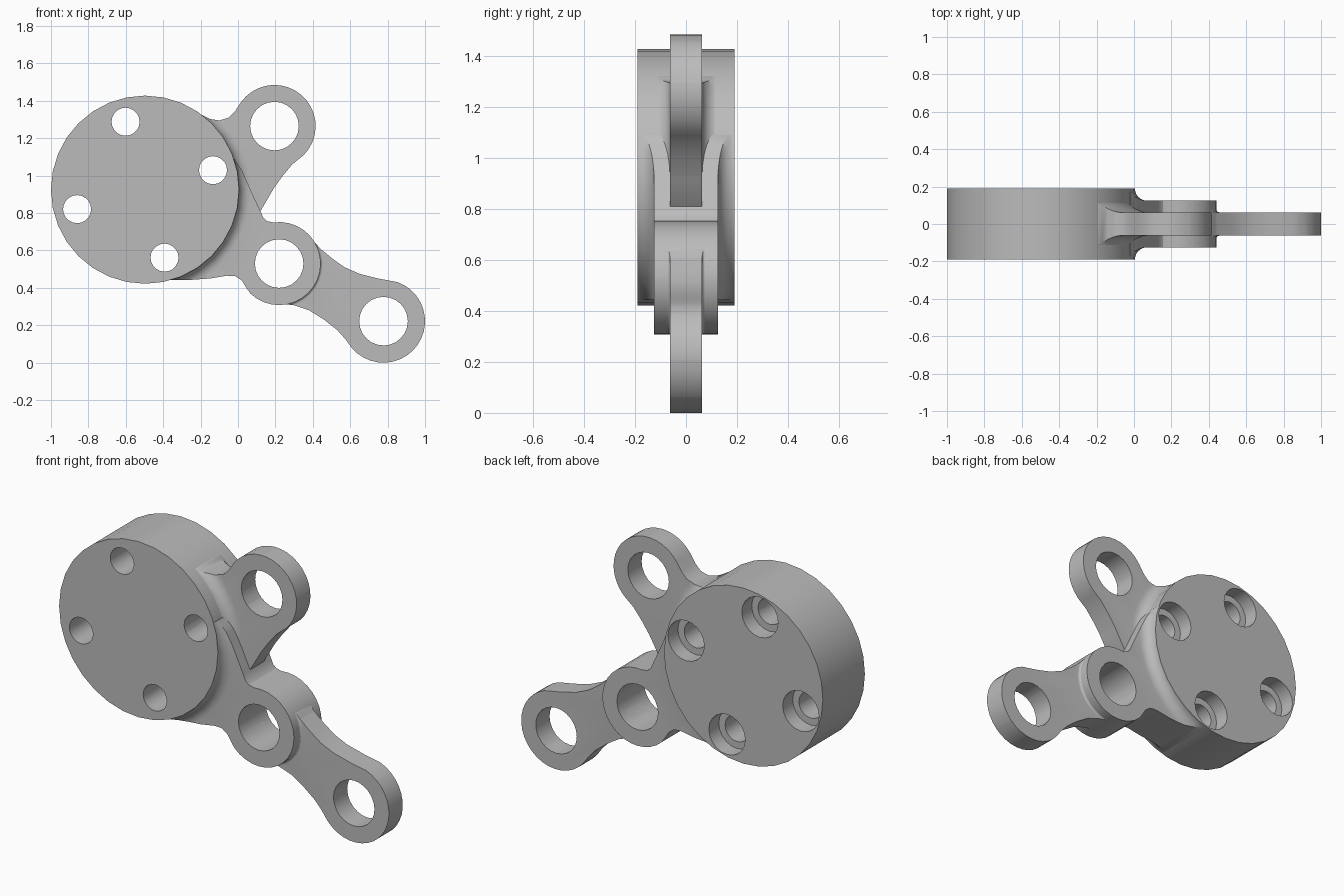
import bpy, bmesh
from math import sin, cos, radians, pi

cube = bpy.data.objects.get("Cube")
if cube:
    bpy.data.objects.remove(cube)

metal = bpy.data.materials.new("grey_metal")
metal.use_nodes = True
GREY = (0.5, 0.5, 0.5, 1)
metal.diffuse_color = GREY
metal.node_tree.nodes["Principled BSDF"].inputs["Base Color"].default_value = GREY

HUB, HUB_R, HUB_HALF = (-0.497, 0.925), 0.503, 0.19
UPPER, MIDDLE, LOWER = (0.195, 1.265), (0.22, 0.53), (0.778, 0.222)
EYE_R, BORE_R = 0.222, 0.13
THIN, THICK = 0.0625, 0.125


def store(bm, mesh):
    """Write a closed mesh with its normals pointing outward."""
    bmesh.ops.recalc_face_normals(bm, faces=bm.faces)
    if bm.calc_volume(signed=True) < 0:
        bmesh.ops.reverse_faces(bm, faces=bm.faces)
    bm.to_mesh(mesh)
    bm.free()


def make(name, bm):
    mesh = bpy.data.meshes.new(name)
    store(bm, mesh)
    mesh.materials.append(metal)
    obj = bpy.data.objects.new(name, mesh)
    bpy.context.collection.objects.link(obj)
    return obj


def plate(name, outline, y0, y1):
    """Flat outline in x and z, extruded from y0 to y1."""
    bm = bmesh.new()
    rings = [[bm.verts.new((x, y, z)) for x, z in outline] for y in (y0, y1)]
    for ring in rings:
        bm.faces.new(ring)
    count = len(outline)
    for i in range(count):
        j = (i + 1) % count
        bm.faces.new((rings[0][i], rings[0][j], rings[1][j], rings[1][i]))
    return make(name, bm)


def arc(centre, r, a0, a1, n):
    steps = [radians(a0 + (a1 - a0) * i / n) for i in range(n + 1)]
    return [(centre[0] + r * cos(a), centre[1] + r * sin(a)) for a in steps]


def cylinder(name, centre, r, y0, y1, sides):
    return plate(name, arc(centre, r, 0, 360, sides)[:-1], y0, y1)


def flange(centre, r, half, fillet, reach):
    """Turned slab: thick core, concave fillet at radius r, thin web beyond."""
    curve = []
    for i in range(7):
        a = pi / 2 * i / 6
        curve.append((r + fillet * (1 - cos(a)), half + fillet * (1 - sin(a))))
    side = [(0, half + fillet)] + curve + [(reach, half)]
    profile = side + [(x, -y) for x, y in reversed(side)]
    bm = bmesh.new()
    verts = [bm.verts.new((x, y, 0)) for x, y in profile]
    edges = [bm.edges.new(pair) for pair in zip(verts, verts[1:])]
    bmesh.ops.spin(bm, geom=verts + edges, cent=(0, 0, 0), axis=(0, 1, 0),
                   angle=2 * pi, steps=32)
    bmesh.ops.remove_doubles(bm, verts=bm.verts, dist=0.0002)
    bmesh.ops.translate(bm, verts=bm.verts, vec=(centre[0], 0, centre[1]))
    return make("flange", bm)


def combine(obj, tool, operation):
    mod = obj.modifiers.new("combine", "BOOLEAN")
    mod.operation, mod.object, mod.solver = operation, tool, "EXACT"
    bpy.context.view_layer.objects.active = obj
    bpy.ops.object.modifier_apply(modifier=mod.name)
    bpy.data.objects.remove(tool)


def arm(name, outline, slab):
    obj = plate(name, outline, -0.4, 0.4)
    combine(obj, slab, "INTERSECT")
    bm = bmesh.new()
    bm.from_mesh(obj.data)
    store(bm, obj.data)
    return obj


def drill(obj, centre, r, y0, sides):
    combine(obj, cylinder("drill", centre, r, y0, 0.5, sides), "DIFFERENCE")


# Upper arm: thin lug blending into the hub rim
upper = arc(UPPER, 0.22, 145, -45, 18) + [
    (0.29, 1.06), (0.24, 1.0), (0.19, 0.93), (0.12, 0.81), (0.05, 0.74),
    (-0.2, 0.8), (-0.4, 1.1), (-0.25, 1.33), (-0.19, 1.323), (-0.15, 1.303),
    (-0.1, 1.295), (-0.05, 1.31), (-0.015, 1.345)]
upper_arm = arm("upper_arm", upper, flange(HUB, HUB_R - 0.002, THIN, 0.065, 1.8))

# Middle arm: thick lug with a wide fillet
middle = arc(MIDDLE, EYE_R, 98, -134, 21) + [
    (0.045, 0.4), (0.02, 0.44), (-0.015, 0.463), (-0.06, 0.465),
    (-0.15, 0.45), (-0.25, 0.443), (-0.36, 0.443), (-0.4, 0.5), (-0.4, 0.95),
    (-0.1, 1.1), (-0.02, 1.09), (0.02, 1.03), (0.06, 0.94), (0.12, 0.81),
    (0.135, 0.775), (0.155, 0.757)]
middle_arm = arm("middle_arm", middle, flange(HUB, HUB_R - 0.001, THICK, 0.064, 1.7))

# Lower link: thin waisted bar from the middle eye to the end eye
lower = arc(LOWER, EYE_R, 70, -140, 20) + [
    (0.575, 0.125), (0.53, 0.175), (0.46, 0.23), (0.38, 0.28), (0.3, 0.307),
    (0.24, 0.315), (0.1, 0.45), (0.2, 0.7), (0.37, 0.68), (0.4, 0.655),
    (0.44, 0.61), (0.5, 0.56), (0.57, 0.51), (0.65, 0.475), (0.75, 0.45)]
lower_link = arm("lower_link", lower, flange(MIDDLE, EYE_R - 0.001, THIN, 0.015, 1.4))

# Round hub
hub = cylinder("round_hub", HUB, HUB_R, -HUB_HALF, HUB_HALF, 32)

# Bores through the three eyes
for part, centre in ((upper_arm, UPPER), (middle_arm, MIDDLE),
                     (lower_link, MIDDLE), (lower_link, LOWER)):
    drill(part, centre, BORE_R, -0.5, 24)

# Four bolt holes, counterbored from the back, also clearing the arm roots
for part in (hub, upper_arm, middle_arm):
    for i in range(4):
        a = radians(16 + 90 * i)
        centre = (HUB[0] + 0.378 * cos(a), HUB[1] + 0.378 * sin(a))
        drill(part, centre, 0.075, -0.5, 20)
        drill(part, centre, 0.115, 0.1, 20)

# Smooth curved walls, crisp edges
for part in (hub, upper_arm, middle_arm, lower_link):
    bpy.ops.object.select_all(action="DESELECT")
    part.select_set(True)
    bpy.context.view_layer.objects.active = part
    bpy.ops.object.shade_smooth_by_angle(angle=radians(30))
